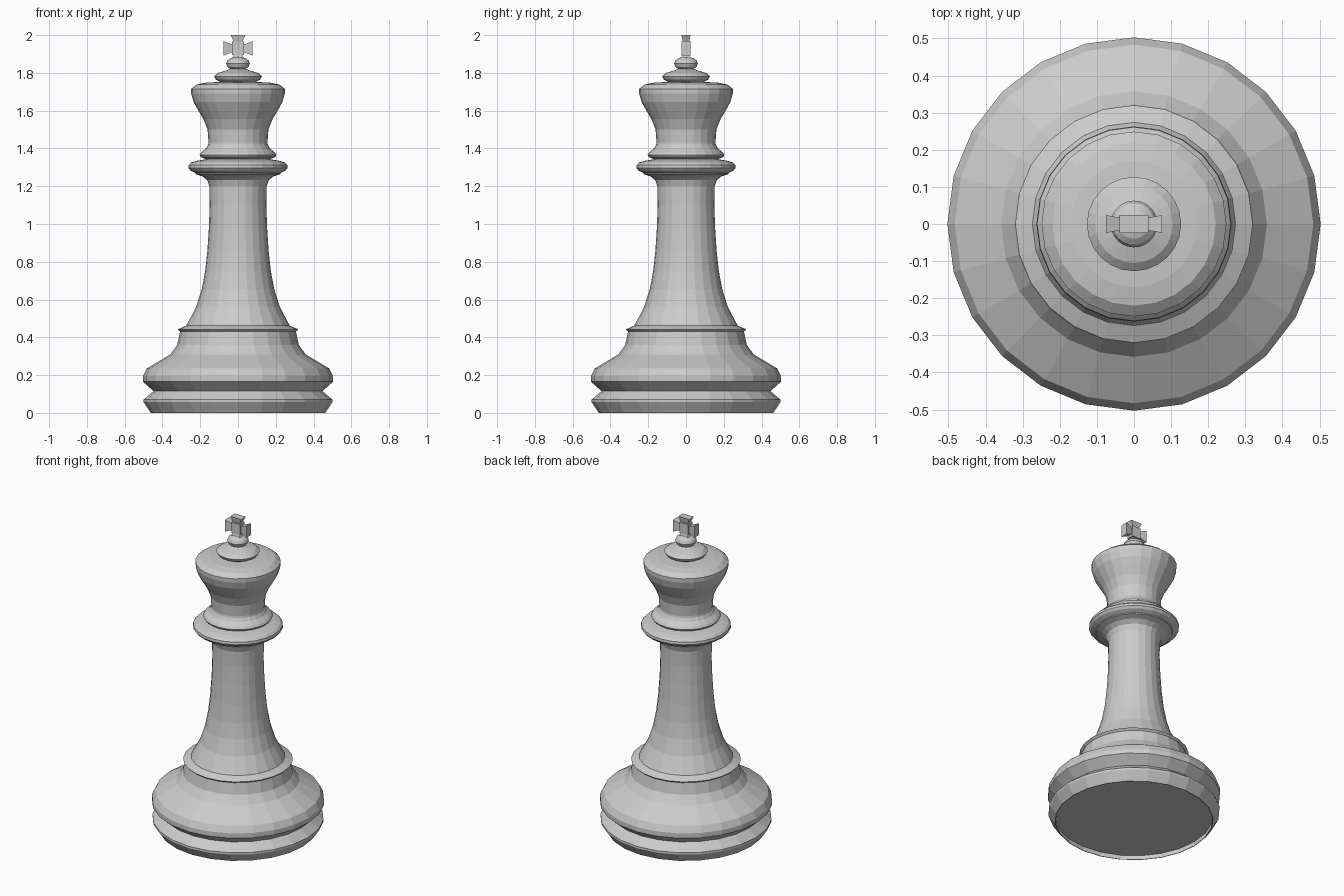
import bpy
import bmesh
from math import cos, sin, pi
from mathutils import Matrix, Vector

cube = bpy.data.objects.get("Cube")
if cube:
    bpy.data.objects.remove(cube)

SIDES = 24

grey = bpy.data.materials.new("plain grey")
grey.use_nodes = True
COLOUR = (0.6, 0.6, 0.6, 1)
grey.diffuse_color = COLOUR
grey.node_tree.nodes["Principled BSDF"].inputs["Base Color"].default_value = COLOUR


def finish(bm, name):
    bmesh.ops.recalc_face_normals(bm, faces=bm.faces)
    mesh = bpy.data.meshes.new(name)
    bm.to_mesh(mesh)
    bm.free()
    mesh.materials.append(grey)
    obj = bpy.data.objects.new(name, mesh)
    bpy.context.collection.objects.link(obj)
    return obj


def lathe(name, profile):
    """Turn (radius, height) points into a closed, flat-faced solid."""
    bm = bmesh.new()
    rings = [[bm.verts.new((r * cos(2 * pi * i / SIDES), r * sin(2 * pi * i / SIDES), z))
              for i in range(SIDES)] for r, z in profile]
    for low, high in zip(rings, rings[1:]):
        for i in range(SIDES):
            j = (i + 1) % SIDES
            bm.faces.new((low[i], low[j], high[j], high[i]))
    bm.faces.new(rings[0][::-1])
    bm.faces.new(rings[-1])
    return finish(bm, name)


# Stepped foot, hollowed underneath, with a groove and a ledge on top
lathe("base", [(.458, .027), (.458, 0), (.462, 0), (.5, .057), (.5, .07), (.447, .115),
               (.503, .165), (.503, .195), (.483, .235), (.358, .31), (.322, .36),
               (.307, .43), (.32, .442), (.275, .462)])

# Tapering column, flaring under the collar
lathe("column", [(.275, .46), (.222, .56), (.192, .655), (.174, .75), (.162, .86),
                 (.154, .98), (.15, 1.1), (.152, 1.2), (.163, 1.232), (.188, 1.252),
                 (.224, 1.264), (.226, 1.272)])

# Wide collar and the smaller ring above it
lathe("collar", [(.226, 1.27), (.252, 1.283), (.263, 1.297), (.261, 1.313),
                 (.248, 1.326), (.222, 1.334), (.17, 1.343)])
lathe("neck_ring", [(.17, 1.343), (.197, 1.355), (.203, 1.366), (.195, 1.379),
                    (.17, 1.4), (.158, 1.42), (.156, 1.432)])

# Flared head with a shallow domed top
lathe("head", [(.156, 1.43), (.161, 1.5), (.183, 1.555), (.21, 1.6), (.235, 1.645),
               (.248, 1.69), (.249, 1.715), (.22, 1.738), (.17, 1.748), (.1, 1.752)])

# Cap disc and bead
lathe("cap", [(.09, 1.75), (.118, 1.765), (.127, 1.782), (.105, 1.8), (.055, 1.815), (.04, 1.823)])
lathe("bead", [(.04, 1.82), (.056, 1.832), (.063, 1.849), (.056, 1.866), (.04, 1.878), (.02, 1.884)])


# Cross: a centre block with a flared arm on each side
CENTRE = Vector((0, 0, 1.93))
bm = bmesh.new()
bmesh.ops.create_cube(bm, size=1, matrix=Matrix.Translation(CENTRE) @ Matrix.Diagonal((.062, .048, .07, 1)))


def corners(width, depth, reach):
    return [(x * width, y * depth, reach) for x, y in ((-1, -1), (1, -1), (1, 1), (-1, 1))]


for turn, reach, width in ((0, .07, .039), (1, .076, .038), (2, .05, .03), (3, .076, .038)):
    spin = Matrix.Rotation(turn * pi / 2, 4, "Y")
    a, b = ([bm.verts.new(CENTRE + spin @ Vector(p)) for p in ring]
            for ring in (corners(.019, .015, .028), corners(width, .024, reach)))
    bm.faces.new(a[::-1])
    bm.faces.new(b)
    for i in range(4):
        j = (i + 1) % 4
        bm.faces.new((a[i], a[j], b[j], b[i]))
finish(bm, "cross")
